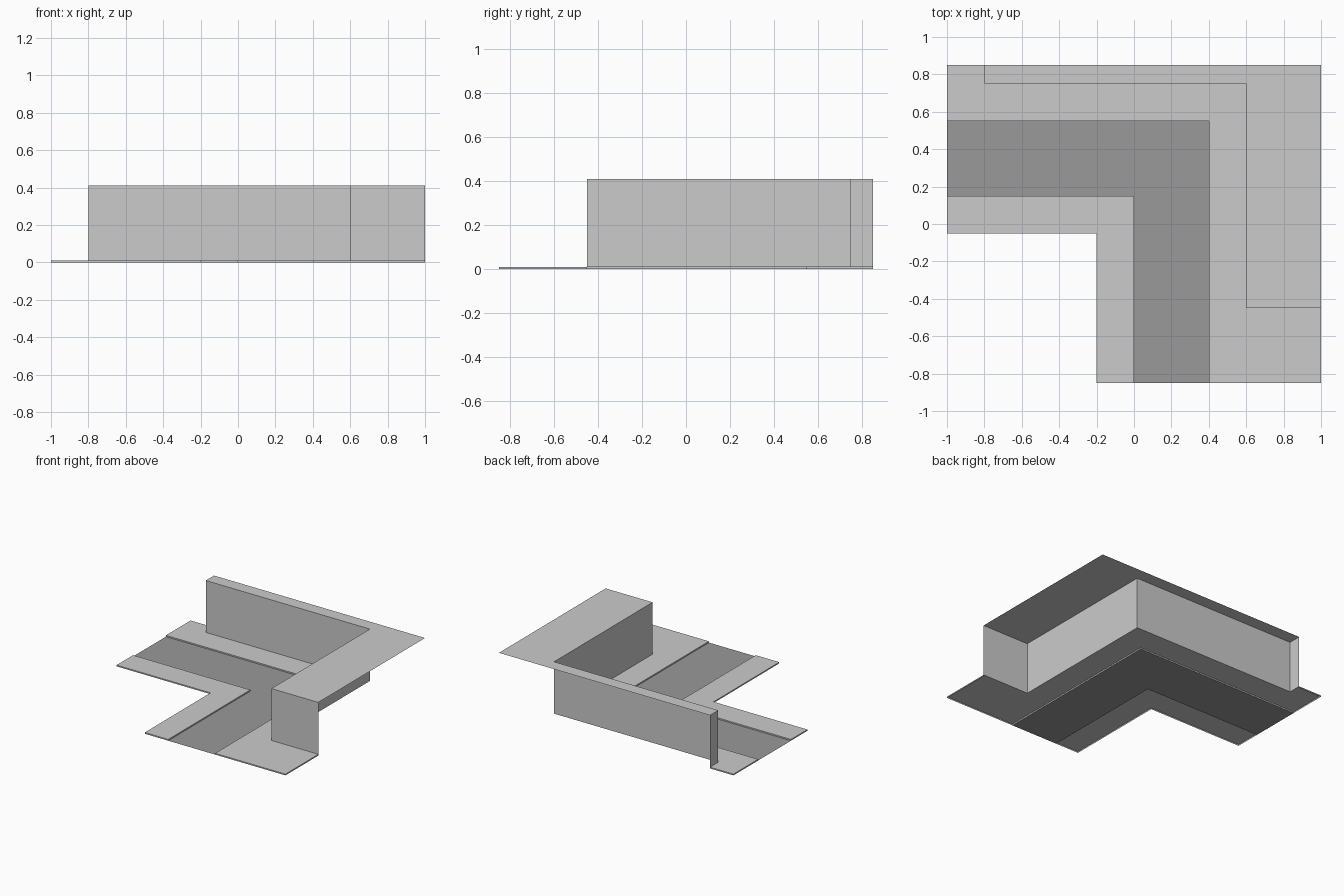
import bpy, bmesh

if "Cube" in bpy.data.objects:
    bpy.data.objects.remove(bpy.data.objects["Cube"])

CURB, TOP = 0.01, 0.41


def sheet(name, outline, z, skirt=(), z_low=0.0, mat=None):
    """Flat polygon at height z, with an open wall dropped below the skirt path."""
    bm = bmesh.new()
    bm.faces.new([bm.verts.new((x, y, z)) for x, y in outline])
    for (ax, ay), (bx, by) in zip(skirt, skirt[1:]):
        bm.faces.new([bm.verts.new(p) for p in (
            (ax, ay, z_low), (bx, by, z_low), (bx, by, z), (ax, ay, z))])
    bmesh.ops.remove_doubles(bm, verts=bm.verts[:], dist=1e-4)
    mesh = bpy.data.meshes.new(name)
    bm.to_mesh(mesh)
    bm.free()
    obj = bpy.data.objects.new(name, mesh)
    bpy.context.collection.objects.link(obj)
    if mat:
        mesh.materials.append(mat)
    return obj


asphalt = bpy.data.materials.new("asphalt")
asphalt.diffuse_color = (0.32, 0.32, 0.32, 1)
asphalt.use_nodes = True
asphalt.node_tree.nodes["Principled BSDF"].inputs["Base Color"].default_value = asphalt.diffuse_color

# Road bend on the ground
sheet("road", [(-1, 0.15), (0, 0.15), (0, -0.85), (0.4, -0.85),
               (0.4, 0.55), (-1, 0.55)], 0, mat=asphalt)

# Inner pavement with curb all round
inner = [(-1, -0.05), (-0.2, -0.05), (-0.2, -0.85), (0, -0.85), (0, 0.15), (-1, 0.15)]
sheet("inner_pavement", inner, CURB, inner + inner[:1])

# Outer pavement, cut away under the raised block
edge = [(-0.8, 0.85), (-1, 0.85), (-1, 0.55), (0.4, 0.55),
        (0.4, -0.85), (1, -0.85), (1, -0.45)]
sheet("outer_pavement", edge + [(0.6, -0.45), (0.6, 0.75), (-0.8, 0.75)], CURB, edge)

# Raised block: roof and street-side walls, open at the back and underneath
wall = [(-0.8, 0.85), (-0.8, 0.75), (0.6, 0.75), (0.6, -0.45), (1, -0.45)]
sheet("raised_block", wall + [(1, 0.85)], TOP, wall, CURB)
